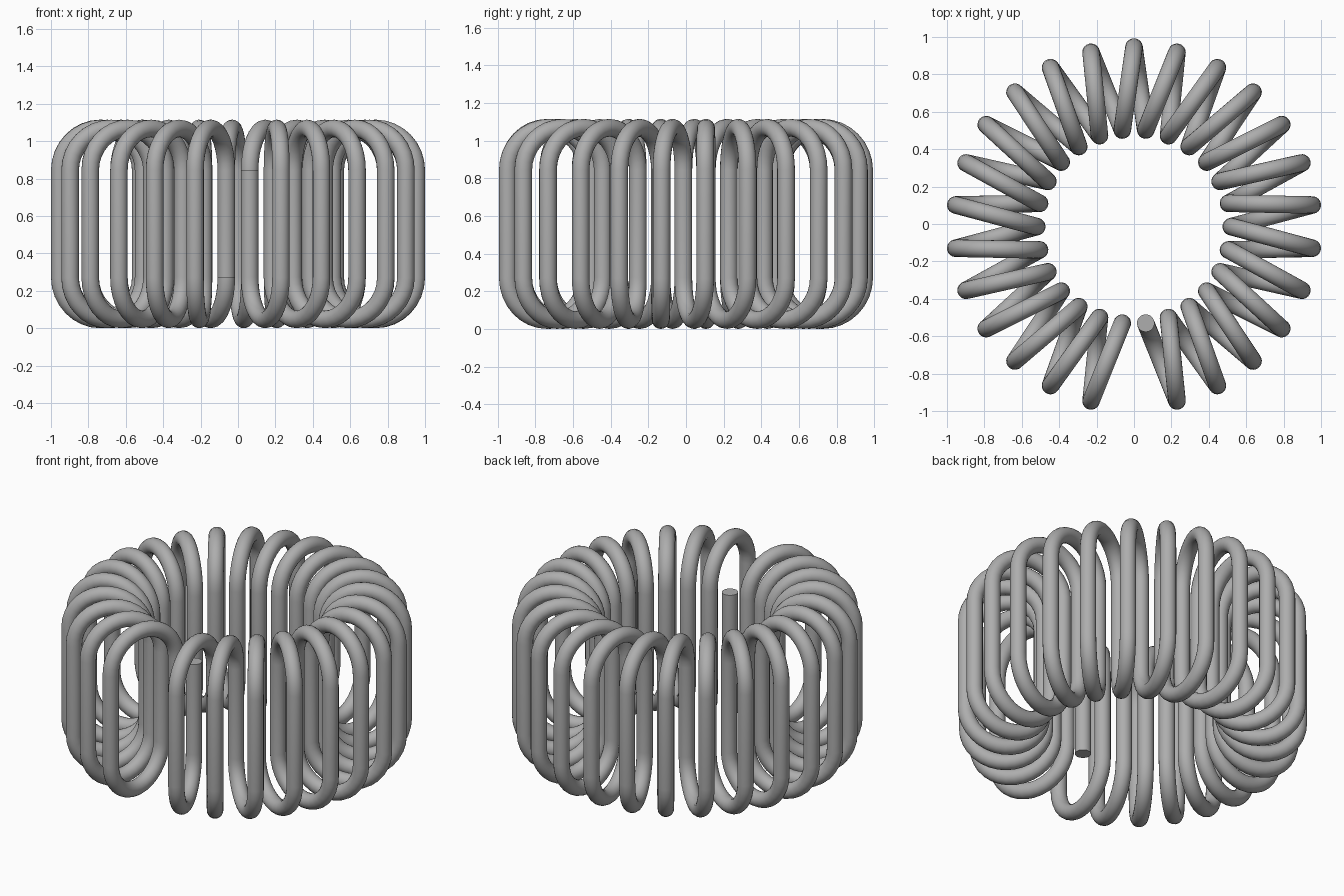
import bpy
from math import pi, sin, cos, radians
from mathutils import Vector

cube = bpy.data.objects.get("Cube")
if cube:
    bpy.data.objects.remove(cube)

TURNS = 25
STEP = 2 * pi / (TURNS + 1)      # one turn is left out at the front
INNER, OUTER = 0.52, 0.96        # radii of the vertical legs
WIRE = 0.047
HEIGHT = 1.115
SHIFT_Y = -0.014
ARC = 16                         # segments per half-round bend

metal = bpy.data.materials.new("grey_metal")
colour = (0.42, 0.42, 0.42, 1)
metal.use_nodes = True
metal.diffuse_color = colour
metal.node_tree.nodes["Principled BSDF"].inputs["Base Color"].default_value = colour


def leg(radius, steps):
    """Plan position of a vertical leg, counted in steps from the gap."""
    a = radians(-90) + steps * STEP
    return Vector((radius * cos(a), radius * sin(a) + SHIFT_Y, 0))


def bend(start, end, side):
    """Half-round bend between two legs; side is 1 at the top, -1 at the bottom."""
    centre, half = (start + end) / 2, (end - start) / 2
    r = half.length
    z = HEIGHT - WIRE - r if side > 0 else WIRE + r
    return [centre - half * cos(pi * i / ARC)
            + Vector((0, 0, z + side * r * sin(pi * i / ARC)))
            for i in range(ARC + 1)]


# Winding path: down inside, under, up outside, over to the next inner leg
path = [leg(INNER, 0.5) + Vector((0, 0, 0.845))]
for t in range(TURNS):
    inner, outer, following = leg(INNER, t + 0.5), leg(OUTER, t + 1), leg(INNER, t + 1.5)
    path += bend(inner, outer, -1) + bend(outer, following, 1)
path.append(leg(INNER, TURNS + 0.5) + Vector((0, 0, 0.272)))

# Round wire swept along the path, with flat capped ends
curve = bpy.data.curves.new("coil_wire", "CURVE")
curve.dimensions = "3D"
curve.bevel_depth = WIRE
curve.bevel_resolution = 8
curve.use_fill_caps = True
spline = curve.splines.new("POLY")
spline.points.add(len(path) - 1)
for point, co in zip(spline.points, path):
    point.co = (*co, 1)
curve.materials.append(metal)

coil = bpy.data.objects.new("coil_wire", curve)
bpy.context.collection.objects.link(coil)
bpy.ops.object.select_all(action="DESELECT")
coil.select_set(True)
bpy.context.view_layer.objects.active = coil
bpy.ops.object.convert(target="MESH")
bpy.ops.object.shade_smooth_by_angle(angle=radians(40))
